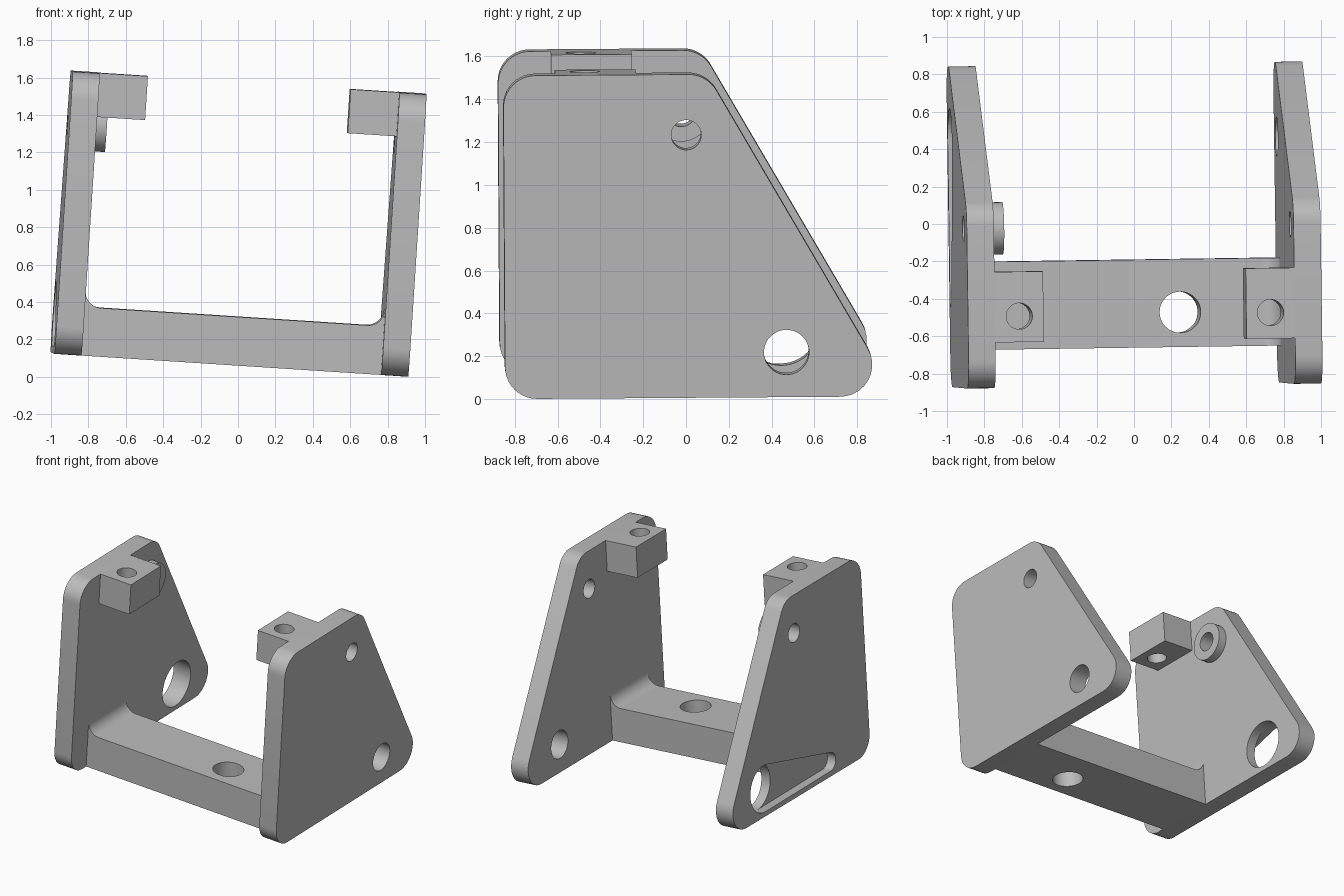
import bpy, bmesh
from math import sin, cos, tan, pi, radians
from mathutils import Vector, Matrix, geometry

default = bpy.data.objects.get("Cube")
if default:
    bpy.data.objects.remove(default)

metal = bpy.data.materials.new("plain grey")
metal.use_nodes = True
GREY = (0.5, 0.5, 0.5, 1)
metal.diffuse_color = GREY
metal.node_tree.nodes["Principled BSDF"].inputs["Base Color"].default_value = GREY

# Main sizes, in the bracket's own square frame
OUTER, INNER = 0.948, 0.803
HEIGHT, BAR_H = 1.513, 0.26
BOLT_Y = -0.474
PIVOT, AXLE = (-0.005, 1.23), (0.457, 0.21)

# The whole bracket sits slightly turned and tipped
POSE = (Matrix.Translation((-0.046, 0, 0.067)) @ Matrix.Rotation(radians(0.8), 4, 'Z')
        @ Matrix.Rotation(radians(0.4), 4, 'X') @ Matrix.Rotation(radians(3.7), 4, 'Y'))
parts = []


def circle(centre, r, n=48):
    return [(centre[0] + r * cos(2 * pi * i / n), centre[1] + r * sin(2 * pi * i / n))
            for i in range(n)]


def rounded(corners, steps=10):
    """Polygon from (p, q, radius) corners, each replaced by an arc."""
    out = []
    for i, (p, q, r) in enumerate(corners):
        c = Vector((p, q))
        if r == 0:
            out.append(c)
            continue
        a = (Vector(corners[i - 1][:2]) - c).normalized()
        b = (Vector(corners[(i + 1) % len(corners)][:2]) - c).normalized()
        half = a.angle(b) / 2
        mid = c + (a + b).normalized() * r / sin(half)
        start = c + a * r / tan(half) - mid
        sweep = start.angle_signed(c + b * r / tan(half) - mid)
        for k in range(steps + 1):
            t = -sweep * k / steps
            out.append(mid + Matrix.Rotation(t, 2) @ start)
    return out


def prism(name, outline, axis, lo, hi):
    """Extrude a 2D outline along an axis from lo to hi."""
    place = {'X': lambda p, q, d: (d, p, q),
             'Y': lambda p, q, d: (p, d, q),
             'Z': lambda p, q, d: (p, q, d)}[axis]
    bm = bmesh.new()
    rings = [[bm.verts.new(place(p, q, d)) for p, q in outline] for d in (lo, hi)]
    n = len(outline)
    for ring in rings:
        bm.faces.new(ring)
    for i in range(n):
        j = (i + 1) % n
        bm.faces.new((rings[0][i], rings[0][j], rings[1][j], rings[1][i]))
    bmesh.ops.recalc_face_normals(bm, faces=bm.faces)
    mesh = bpy.data.meshes.new(name)
    bm.to_mesh(mesh)
    bm.free()
    mesh.materials.append(metal)
    obj = bpy.data.objects.new(name, mesh)
    bpy.context.collection.objects.link(obj)
    return obj


def cut(obj, *cutters):
    """Subtract cutters, then remove them."""
    for c in cutters:
        mod = obj.modifiers.new("cut", 'BOOLEAN')
        mod.operation, mod.solver, mod.object = 'DIFFERENCE', 'EXACT', c
    bpy.context.view_layer.update()
    mesh = bpy.data.meshes.new_from_object(
        obj.evaluated_get(bpy.context.evaluated_depsgraph_get()))
    obj.modifiers.clear()
    obj.data = mesh
    for c in cutters:
        bpy.data.objects.remove(c)
    parts.append(obj)


# Side plates, with rounded corners and a sloping rear edge
R = 0.15
foot = 0.967
plate = rounded([(-0.858, 0, R), (foot, 0, R),
                 (foot - HEIGHT / tan(pi / 3), HEIGHT, R), (-0.858, HEIGHT, R)])
for side, s, axle_r in (("left", 1, 0.105), ("right", -1, 0.175)):
    lo, hi = sorted((s * INNER, s * OUTER))
    body = prism(side + "_plate", plate, 'X', lo, hi)
    cutters = [prism("pivot_cutter", circle(PIVOT, 0.07), 'X', lo - 0.1, hi + 0.1),
               prism("axle_cutter", circle(AXLE, axle_r), 'X', lo - 0.1, hi + 0.1)]
    if s < 0:
        # Tapered pocket in the outer face
        pts = circle(AXLE, axle_r) + circle((-0.36, 0.11), 0.07)
        hull = [pts[i] for i in geometry.convex_hull_2d(pts)]
        cutters.append(prism("pocket_cutter", hull, 'X', lo - 0.1, lo + 0.07))
    cut(body, *cutters)

    # Drilled lug at the top of each plate
    tip = s * 0.543
    a, b = sorted((s * INNER, tip))
    lug = prism(side + "_lug", [(a, -0.613), (b, -0.613), (b, -0.236), (a, -0.236)],
                'Z', HEIGHT - 0.235, HEIGHT)
    cut(lug, prism("lug_cutter", circle((s * 0.673, BOLT_Y), 0.07), 'Z', 1, 2))

# Boss around the right pivot hole
boss = prism("right_boss", circle(PIVOT, 0.14), 'X', -INNER, -INNER + 0.065)
cut(boss, prism("boss_cutter", circle(PIVOT, 0.07), 'X', -1, 0))

# Cross bar with filleted ends and a vertical hole
F = 0.09
fillet = [(INNER - F * (1 - cos(t)), BAR_H + F * (1 - sin(t)))
          for t in (pi / 2 * k / 10 for k in range(11))]
bar_side = [(-INNER, 0), (INNER, 0)] + fillet + [(-x, z) for x, z in reversed(fillet)]
bar = prism("cross_bar", bar_side, 'Y', -0.66, -0.19)
cut(bar, prism("bar_cutter", circle((0.27, BOLT_Y), 0.11), 'Z', -0.5, 1))

# Pose and shade everything
bpy.ops.object.select_all(action='DESELECT')
for obj in parts:
    obj.matrix_world = POSE
    obj.select_set(True)
bpy.context.view_layer.objects.active = parts[0]
bpy.ops.object.shade_smooth_by_angle(angle=radians(30))
